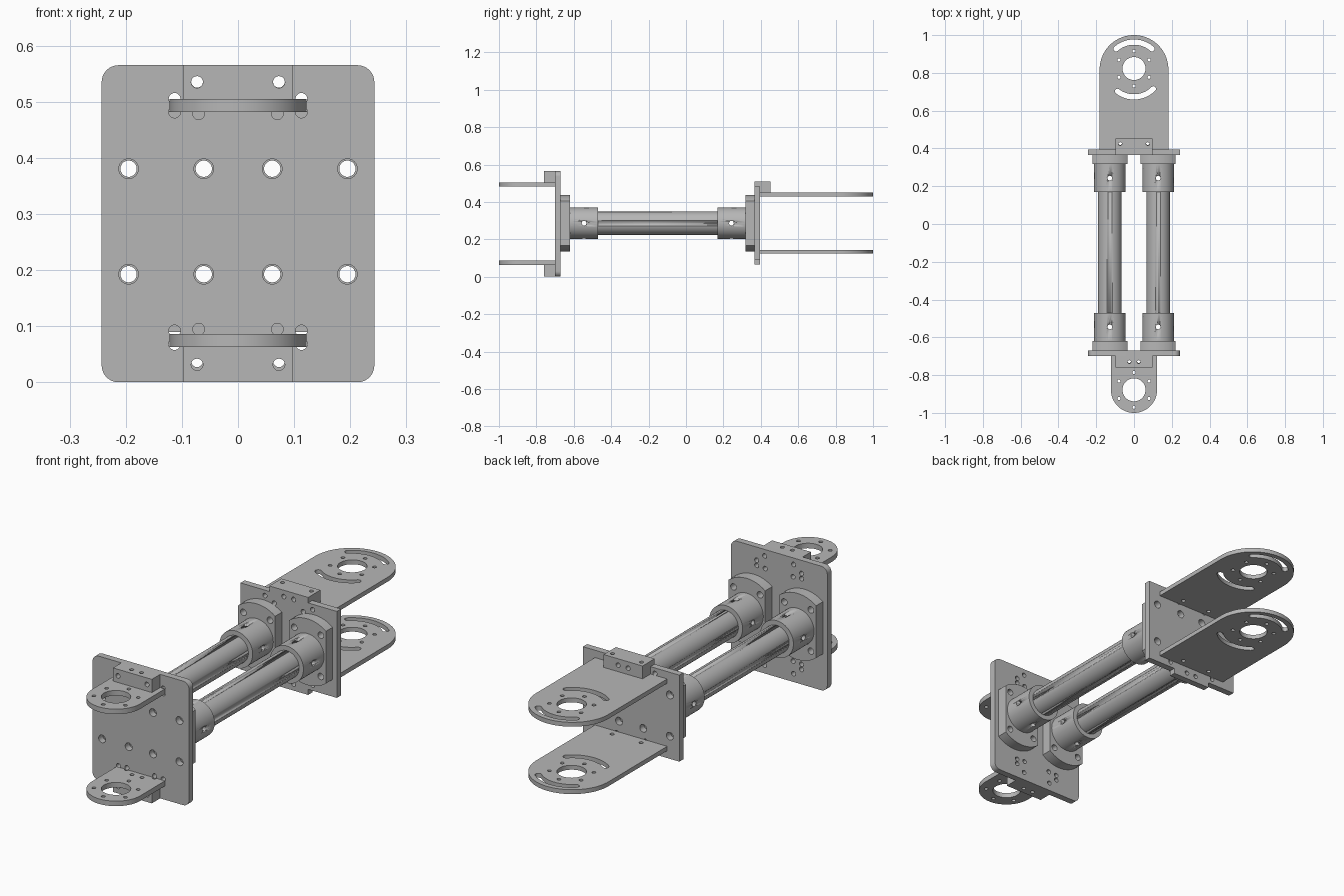
import bpy, bmesh
from math import pi, sin, cos, acos, radians
from mathutils import Matrix

cube = bpy.data.objects.get("Cube")
if cube:
    bpy.data.objects.remove(cube, do_unlink=True)

grey = bpy.data.materials.new("plain grey")
grey.use_nodes = True
grey.diffuse_color = (0.47, 0.47, 0.47, 1)
grey.node_tree.nodes["Principled BSDF"].inputs["Base Color"].default_value = grey.diffuse_color

MID_Z = 0.2865     # height of the tube axes
TUBE_X = 0.128     # sideways offset of the tubes
BOLT_X, BOLT_Z = 0.067, 0.094


def finish(name, mesh, smooth=True):
    obj = bpy.data.objects.new(name, mesh)
    bpy.context.collection.objects.link(obj)
    mesh.materials.clear()
    mesh.materials.append(grey)
    bpy.ops.object.select_all(action='DESELECT')
    obj.select_set(True)
    bpy.context.view_layer.objects.active = obj
    if smooth:
        bpy.ops.object.shade_smooth_by_angle(angle=radians(30))
    return obj


def arc(cx, cy, r, a, b, n=24):
    return [(cx + r * cos(a + (b - a) * i / n), cy + r * sin(a + (b - a) * i / n))
            for i in range(n + 1)]


def circle(cx, cy, r, n=32):
    return arc(cx, cy, r, 0, 2 * pi, n)[:-1]


def rounded_rect(x, z0, z1, r):
    return (arc(x - r, z1 - r, r, 0, pi / 2, 8) + arc(r - x, z1 - r, r, pi / 2, pi, 8)
            + arc(r - x, z0 + r, r, pi, 1.5 * pi, 8) + arc(x - r, z0 + r, r, 1.5 * pi, 2 * pi, 8))


def arc_slot(cy, r, w, a, b):
    """Curved slot with round ends, centred on (0, cy)."""
    return (arc(0, cy, r + w, a, b)
            + arc(r * cos(b), cy + r * sin(b), w, b, b + pi, 8)[1:-1]
            + arc(0, cy, r - w, b, a)
            + arc(r * cos(a), cy + r * sin(a), w, a + pi, a + 2 * pi, 8)[1:-1])


def sheet(name, loops, low, high, upright):
    """Extrude an outline with holes, flat along z or upright along y."""
    curve = bpy.data.curves.new(name, 'CURVE')
    curve.dimensions = '2D'
    curve.fill_mode = 'BOTH'
    curve.extrude = (high - low) / 2
    for pts in loops:
        spline = curve.splines.new('POLY')
        spline.points.add(len(pts) - 1)
        for p, (x, y) in zip(spline.points, pts):
            p.co = (x, y, 0, 1)
        spline.use_cyclic_u = True
    temp = bpy.data.objects.new(name + " outline", curve)
    bpy.context.collection.objects.link(temp)
    bpy.context.view_layer.update()
    mesh = bpy.data.meshes.new_from_object(temp.evaluated_get(bpy.context.evaluated_depsgraph_get()))
    bpy.data.objects.remove(temp, do_unlink=True)
    mid = (low + high) / 2
    place = Matrix.Translation((0, mid, 0)) @ Matrix.Rotation(pi / 2, 4, 'X') if upright \
        else Matrix.Translation((0, 0, mid))
    bm = bmesh.new()
    bm.from_mesh(mesh)
    bmesh.ops.transform(bm, matrix=place, verts=bm.verts)
    bmesh.ops.remove_doubles(bm, verts=bm.verts, dist=0.00005)
    bmesh.ops.recalc_face_normals(bm, faces=bm.faces)
    bm.to_mesh(mesh)
    bm.free()
    return finish(name, mesh)


def rod(name, centre, r, length, axis, n=48):
    turn = {'X': Matrix.Rotation(pi / 2, 4, 'Y'), 'Y': Matrix.Rotation(pi / 2, 4, 'X'),
            'Z': Matrix.Identity(4)}[axis]
    bm = bmesh.new()
    bmesh.ops.create_cone(bm, cap_ends=True, segments=n, radius1=r, radius2=r, depth=length,
                          matrix=Matrix.Translation(centre) @ turn)
    mesh = bpy.data.meshes.new(name)
    bm.to_mesh(mesh)
    bm.free()
    return finish(name, mesh)


def box(name, x, y0, y1, z0, z1):
    bm = bmesh.new()
    bmesh.ops.create_cube(bm, size=1, matrix=Matrix.Translation((0, (y0 + y1) / 2, (z0 + z1) / 2))
                          @ Matrix.Diagonal((2 * x, y1 - y0, z1 - z0, 1)))
    mesh = bpy.data.meshes.new(name)
    bm.to_mesh(mesh)
    bm.free()
    return finish(name, mesh, False)


def drill(obj, centre, r, length, axis):
    cutter = rod("drill", centre, r, length, axis, 24)
    cutter.hide_render = True
    mod = obj.modifiers.new("hole", 'BOOLEAN')
    mod.operation = 'DIFFERENCE'
    mod.solver = 'EXACT'
    mod.object = cutter
    bpy.context.view_layer.objects.active = obj
    bpy.ops.object.modifier_apply(modifier=mod.name)
    bpy.data.objects.remove(cutter, do_unlink=True)


# Hole patterns shared by both end plates
bolt_holes = [circle(sx * TUBE_X + dx * BOLT_X, MID_Z + dz * BOLT_Z, 0.0175)
              for sx in (-1, 1) for dx in (-1, 1) for dz in (-1, 1)]


def mirrored(holes, r=0.0105):
    """Repeat small holes left/right and above/below the tube axes."""
    return [circle(sx * x, MID_Z + sz * dz, r, 20)
            for x, dz in holes for sx in (-1, 1) for sz in (-1, 1)]


# Front end plate
sheet("front_plate", [rounded_rect(0.243, 0, 0.565, 0.03)] + bolt_holes
      + mirrored([(0.073, 0.249), (0.113, 0.2185), (0.113, 0.195), (0.07, 0.192)]),
      -0.70, -0.67, True)

# Back end plate with a centre tab above and below
side, tab, low, high = 0.243, 0.098, 0.197, 0.222
outline = [(side, low), (tab, low), (tab, high), (-tab, high), (-tab, low), (-side, low)]
outline = [(x, MID_Z + z) for x, z in outline] + [(-x, MID_Z - z) for x, z in outline]
sheet("back_plate", [outline] + bolt_holes + mirrored([(0.025, 0.193), (0.12, 0.172), (0.073, 0.15)]),
      0.365, 0.395, True)


def ear_holes(cy):
    """Large bore with a ring of six small holes."""
    return [circle(0, cy, 0.061, 48)] + [
        circle(0.092 * cos(pi / 6 + k * pi / 3), cy + 0.092 * sin(pi / 6 + k * pi / 3), 0.0085, 16)
        for k in range(6)]


# Front and back pairs of ears
front_y, back_y = -0.878, 0.818
front_outline = arc(0, front_y, 0.122, pi, 2 * pi, 40) + [
    (0.122, -0.70), (0.08, -0.70)] + arc(0.07, -0.70, 0.01, 0, -pi, 8)[1:-1] + [
    (0.06, -0.70), (-0.06, -0.70)] + arc(-0.07, -0.70, 0.01, 0, -pi, 8)[1:-1] + [
    (-0.08, -0.70), (-0.122, -0.70)]
back_outline = arc(0, back_y, 0.182, 0, pi, 48) + [(-0.182, 0.395), (0.182, 0.395)]
for level, fz, bz in (("upper", 0.482, 0.43), ("lower", 0.063, 0.123)):
    sheet(level + "_front_ear", [front_outline] + ear_holes(front_y)
          + [circle(x, -0.727, 0.009, 16) for x in (-0.025, 0.025)], fz, fz + 0.023, False)
    slots = [arc_slot(back_y, 0.145, 0.014, radians(a), radians(a + 82)) for a in (49, 233)]
    sheet(level + "_back_ear", [back_outline] + ear_holes(back_y + 0.005) + slots
          + [circle(x, 0.427, 0.009, 16) for x in (-0.073, 0.073)], bz, bz + 0.02, False)

# Mounting blocks, drilled both ways
for name, y0, y1, z0, z1, across, along in (
        ("upper_front_block", -0.76, -0.70, 0.505, 0.565, 0.025, 0.073),
        ("lower_front_block", -0.76, -0.70, 0, 0.063, 0.025, 0.073),
        ("upper_back_block", 0.395, 0.453, 0.45, 0.5085, 0.073, 0.025)):
    block = box(name, 0.098, y0, y1, z0, z1)
    ym, zm = (y0 + y1) / 2, (z0 + z1) / 2
    for s in (-1, 1):
        drill(block, (s * across, ym, zm), 0.009, 0.2, 'Z')
        drill(block, (s * along, ym, zm), 0.0105, 0.2, 'Y')

# Tubes, sockets and bolted flanges
clip = acos(0.093 / 0.151)
for label, s in (("left", 1), ("right", -1)):
    x = s * TUBE_X
    tube = rod(label + "_tube", (x, -0.152, MID_Z), 0.0625, 1.03, 'Y')
    shape = [arc(x, MID_Z, 0.151, clip, pi - clip) + arc(x, MID_Z, 0.151, pi + clip, 2 * pi - clip)]
    shape += [circle(x + dx * BOLT_X, MID_Z + dz * BOLT_Z, 0.0145) for dx in (-1, 1) for dz in (-1, 1)]
    for end, f0, f1, sy in (("front", -0.67, -0.62, -0.545), ("back", 0.317, 0.365, 0.243)):
        sheet(f"{label}_{end}_flange", shape, f0, f1, True)
        socket = rod(f"{label}_{end}_socket", (x, sy, MID_Z), 0.084, 0.149, 'Y')
        for part in (socket, tube):
            for axis in 'XZ':
                drill(part, (x, sy, MID_Z), 0.0125, 0.24, axis)
